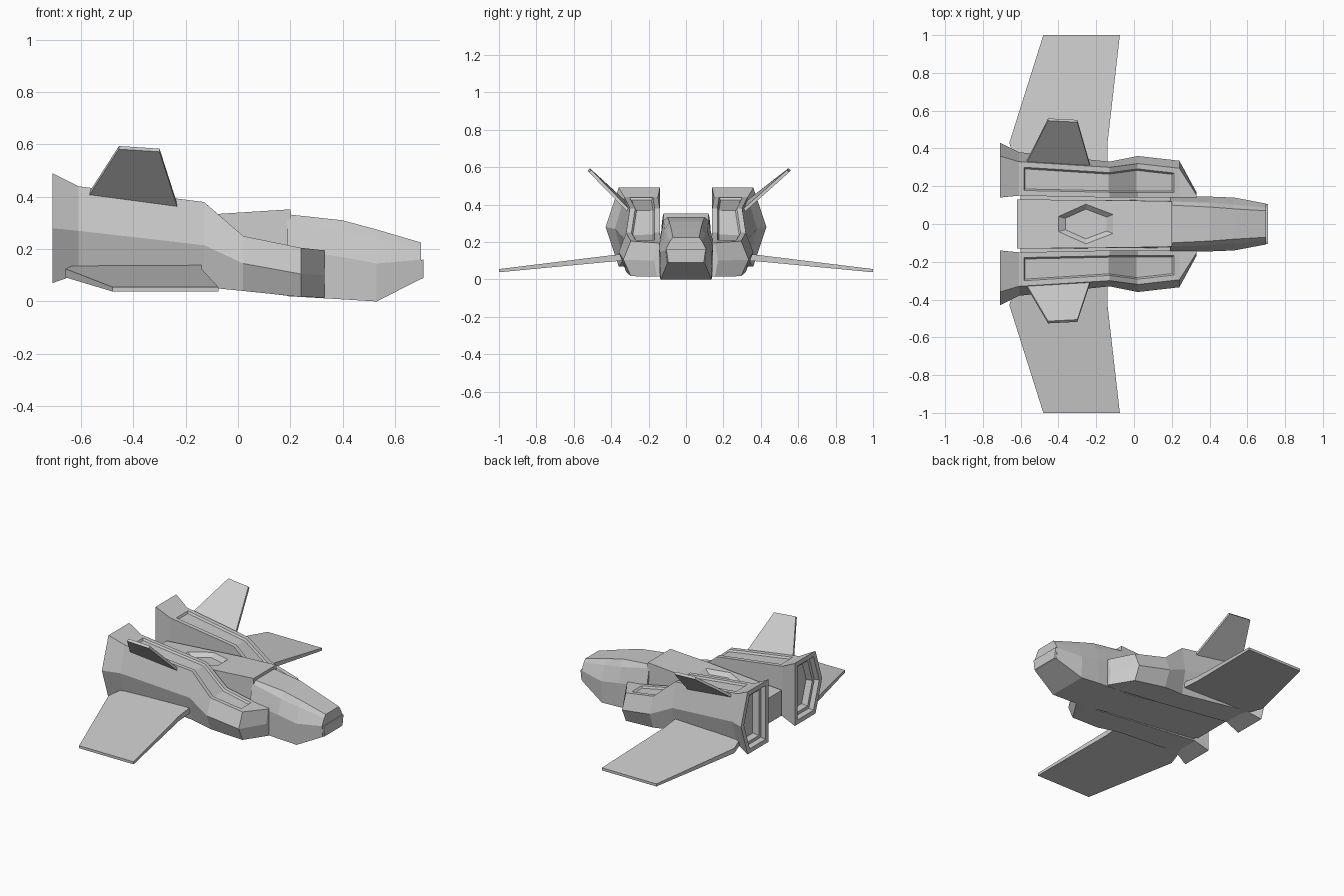
import bpy, bmesh
from mathutils import Vector

if "Cube" in bpy.data.objects:
    bpy.data.objects.remove(bpy.data.objects["Cube"])


def finish(name, bm, mirror=False):
    bmesh.ops.recalc_face_normals(bm, faces=bm.faces)
    me = bpy.data.meshes.new(name)
    bm.to_mesh(me)
    bm.free()
    ob = bpy.data.objects.new(name, me)
    bpy.context.collection.objects.link(ob)
    if mirror:
        m = ob.modifiers.new("mirror", 'MIRROR')
        m.use_axis = (False, True, False)
    return ob


def loft(rings):
    """Skin closed rings of 3D points and cap both ends."""
    bm = bmesh.new()
    vs = [[bm.verts.new(p) for p in r] for r in rings]
    n = len(vs[0])
    for a, b in zip(vs, vs[1:]):
        for i in range(n):
            j = (i + 1) % n
            bm.faces.new((a[i], a[j], b[j], b[i]))
    bm.faces.new(vs[0])
    bm.faces.new(vs[-1])
    bmesh.ops.recalc_face_normals(bm, faces=bm.faces)
    bm.normal_update()
    return bm


def inset(bm, faces, width, depth):
    bmesh.ops.inset_region(bm, faces=faces, thickness=width, use_even_offset=True)
    bm.normal_update()
    bmesh.ops.inset_region(bm, faces=faces, thickness=0.008, depth=-depth,
                           use_even_offset=True)
    bm.normal_update()


def symmetric(x, half):
    """Full ring from the (y, z) points of one half, bottom to top."""
    return [(x, y, z) for y, z in half] + [(x, -y, z) for y, z in reversed(half)]


# Engine nacelles: x, inner y, outer y, shoulder step, bottom z, crease z, top z
stations = [(-.71, .14, .43, .07, .07, .28, .49),
            (-.61, .15, .38, .05, .105, .27, .44),
            (-.13, .14, .33, .03, .055, .215, .38),
            (.02, .14, .36, .04, .04, .145, .25),
            (.24, .14, .335, .04, .017, .105, .205),
            (.33, .13, .17, .015, .015, .10, .195)]
bm = loft([[(x, yi, zb), (x, yo - s, zb), (x, yo, zm), (x, yo - s, zt), (x, yi, zt)]
           for x, yi, yo, s, zb, zm, zt in stations])
rear = [f for f in bm.faces if f.normal.x < -.9]
top = [f for f in bm.faces if f.normal.z > .6
       and -.6 < f.calc_center_median().x < .23]
inset(bm, top, .028, .012)       # long recessed top panel
inset(bm, rear, .03, .03)        # stepped exhaust
inset(bm, rear, .02, .04)
finish("engine_nacelles", bm, True)

# Nose and canopy
nose = [(.19, [(.14, .02), (.145, .20), (.12, .317), (.10, .333)]),
        (.40, [(.14, .008), (.145, .17), (.113, .265), (.09, .31)]),
        (.53, [(.135, 0), (.14, .145), (.103, .24), (.08, .275)]),
        (.70, [(.10, .086), (.108, .16), (.085, .205), (.07, .225)])]
finish("nose", loft([symmetric(x, h) for x, h in nose]))

# Lip around the front of the chin
finish("nose_lip", loft([symmetric(.68, [(.10, .078), (.11, .155)]),
                         symmetric(.71, [(.095, .09), (.105, .16)])]))

# Central deck between the nacelles
deck = finish("center_deck", loft([
    symmetric(-.62, [(.13, .12), (.13, .29)]),
    symmetric(-.07, [(.13, .055), (.125, .335)]),
    symmetric(.20, [(.13, .02), (.12, .352)])]))

# Lower hull joining deck and nacelles
finish("lower_hull", loft([
    symmetric(-.60, [(.16, .115), (.16, .22)]),
    symmetric(-.07, [(.16, .055), (.16, .22)]),
    symmetric(.28, [(.145, .018), (.145, .19)])]))

# Six-sided hatch recess cut in the deck
hexagon = [(-.145, .04), (0, .105), (.145, .05), (.145, -.05), (0, -.105), (-.145, -.04)]


def hatch_ring(scale, dz):
    return [(-.255 + x * scale, y * scale, .32 + x * scale * .082 + dz) for x, y in hexagon]


cutter = finish("hatch_cutter", loft([hatch_ring(.75, -.025), hatch_ring(1.0, 0),
                                     hatch_ring(1.2, .02)]))
cutter.hide_render = True
cutter.hide_set(True)
cut = deck.modifiers.new("hatch", 'BOOLEAN')
cut.operation = 'DIFFERENCE'
cut.object = cutter

# Main wings: y, trailing x, leading x, bottom z, top z
wing = [(.22, -.60, -.14, .11, .15), (.43, -.66, -.14, .092, .125), (1, -.48, -.075, .038, .055)]
finish("wings", loft([[(a, y, zb), (b, y, zb), (b, y, zt), (a, y, zt)]
                      for y, a, b, zb, zt in wing]), True)

# Canted tail fins
for side, tip_y, name in ((1, .553, "left_fin"), (-1, .52, "right_fin")):
    outline = [(-.57, .325, .41), (-.23, .30, .36), (-.30, tip_y - .008, .578),
               (-.455, tip_y, .588)]
    off = Vector((0, .006, -.006))
    rings = [[Vector(p) + off * k for p in outline] for k in (-1, 1)]
    finish(name, loft([[(p.x, p.y * side, p.z) for p in r] for r in rings]))
